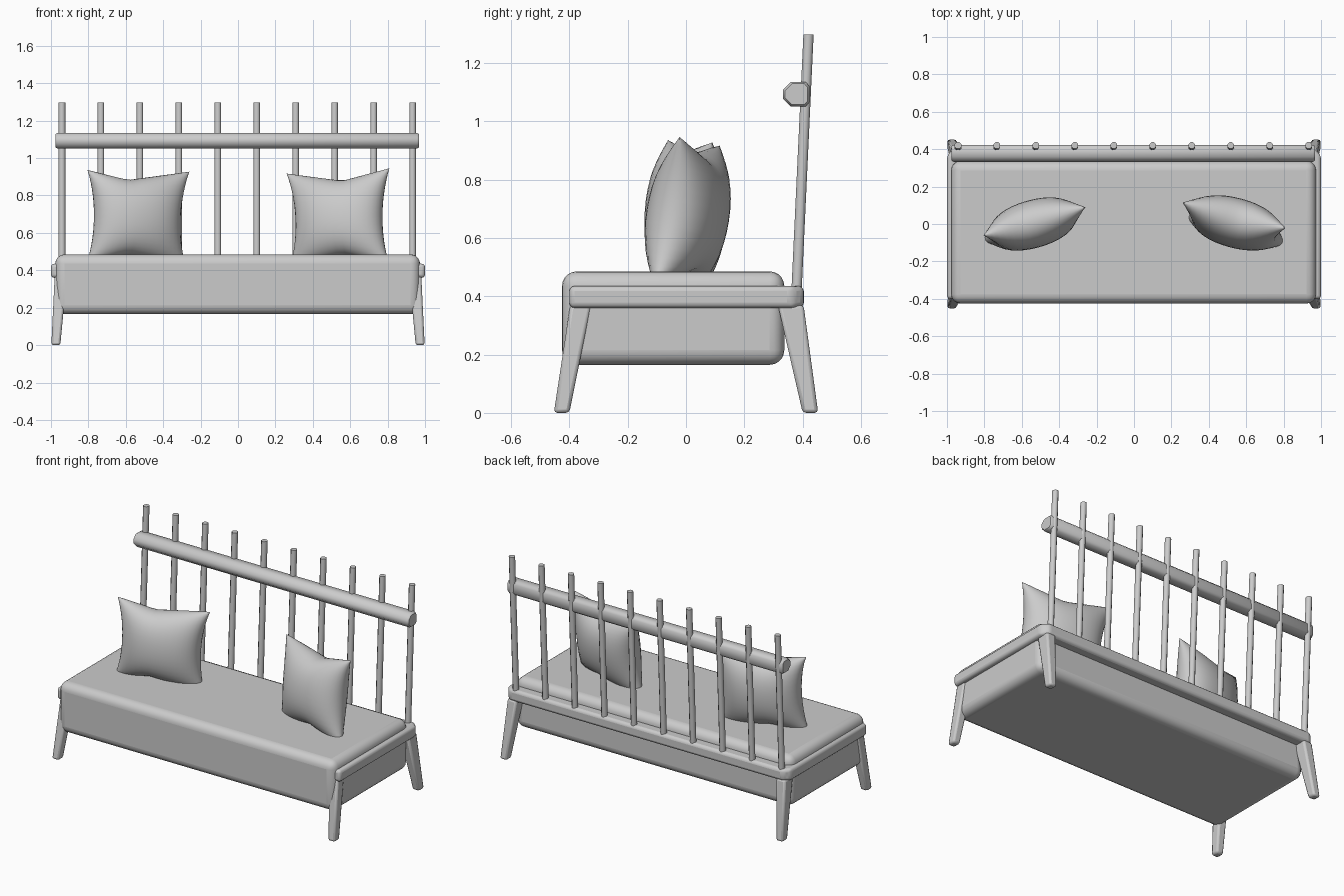
import bpy, bmesh, math
from mathutils import Vector

old = bpy.data.objects.get("Cube")
if old:
    bpy.data.objects.remove(old, do_unlink=True)

grey = bpy.data.materials.new("plain grey")
grey.use_nodes = True
grey.diffuse_color = (0.6, 0.6, 0.6, 1)
grey.node_tree.nodes["Principled BSDF"].inputs["Base Color"].default_value = (0.6, 0.6, 0.6, 1)


def finish(name, bm, bevel=0, segments=3, angle=40):
    """Turn a bmesh into a named, optionally bevelled, smooth-shaded object."""
    bmesh.ops.recalc_face_normals(bm, faces=bm.faces)
    mesh = bpy.data.meshes.new(name)
    bm.to_mesh(mesh)
    bm.free()
    mesh.materials.append(grey)
    obj = bpy.data.objects.new(name, mesh)
    bpy.context.collection.objects.link(obj)
    if bevel:
        mod = obj.modifiers.new("rounded edges", 'BEVEL')
        mod.width = bevel
        mod.segments = segments
        mod.limit_method = 'ANGLE'
    bpy.ops.object.select_all(action='DESELECT')
    obj.select_set(True)
    bpy.context.view_layer.objects.active = obj
    bpy.ops.object.shade_smooth_by_angle(angle=math.radians(angle))
    return obj


def loft(name, rings, **options):
    """Join matching rings of points and cap both ends."""
    bm = bmesh.new()
    loops = [[bm.verts.new(p) for p in ring] for ring in rings]
    for a, b in zip(loops, loops[1:]):
        for i in range(len(a)):
            j = (i + 1) % len(a)
            bm.faces.new((a[i], a[j], b[j], b[i]))
    bm.faces.new(loops[0])
    bm.faces.new(loops[-1])
    return finish(name, bm, **options)


def rectangle(x0, x1, y0, y1, z):
    return [(x0, y0, z), (x1, y0, z), (x1, y1, z), (x0, y1, z)]


# Thick seat cushion
loft("seat_cushion", [rectangle(-0.977, 0.973, -0.425, 0.337, z) for z in (0.165, 0.485)],
     bevel=0.05, segments=5)

# Three-sided frame rail, open at the front
outline = [(1, -0.4), (1, 0.365), (0.965, 0.404), (-0.965, 0.404), (-1, 0.365), (-1, -0.4),
           (-0.93, -0.4), (-0.93, 0.325), (0.93, 0.325), (0.93, -0.4)]
loft("frame_rail", [[(x, y, z) for x, y in outline] for z in (0.36, 0.435)], bevel=0.018)

# Splayed, tapering legs
for side, sx in (("left", 1), ("right", -1)):
    for end, sy, top in (("front", -1, (0.325, 0.397)), ("back", 1, (0.315, 0.403))):
        foot = rectangle(sx * 0.95, sx * 0.998, sy * 0.4, sy * 0.453, 0)
        head = rectangle(sx * 0.915, sx * 0.98, sy * top[0], sy * top[1], 0.37)
        loft(f"{end}_{side}_leg", [foot, head], bevel=0.012, segments=2)

# Leaning back spindles
for i in range(10):
    x = -0.941 + 0.2083 * i
    rings = []
    for y, z in ((0.378, 0.4), (0.42, 1.297)):
        turns = [math.tau * (k + 0.5) / 8 for k in range(8)]
        rings.append([(x + 0.019 * math.cos(t), y + 0.019 * math.sin(t), z) for t in turns])
    loft(f"back_spindle_{i + 1}", rings, angle=50)

# Head rail across the spindles
profile = [(0.332, 1.078), (0.332, 1.107), (0.36, 1.135), (0.41, 1.135),
           (0.423, 1.12), (0.423, 1.065), (0.41, 1.05), (0.36, 1.05)]
rings = []
for x, scale in ((-0.975, 0.85), (-0.965, 1), (0.957, 1), (0.967, 0.85)):
    rings.append([(x, 0.38 + (y - 0.38) * scale, 1.0925 + (z - 1.0925) * scale) for y, z in profile])
loft("head_rail", rings, angle=50)


def pillow(name, corners, thickness, notch, n=20):
    """Stuffed square between four corners, pinched along its edges."""
    bl, br, tl, tr = map(Vector, corners)
    across = (br + tr - bl - tl) / 2
    up = (tl + tr - bl - br) / 2
    normal = across.cross(up).normalized()
    bm = bmesh.new()
    for sign in (-1, 1):
        grid = []
        for j in range(n + 1):
            row = []
            for i in range(n + 1):
                u = -math.cos(math.pi * i / n)
                v = -math.cos(math.pi * j / n)
                s, t = (u + 1) / 2, (v + 1) / 2
                p = bl.lerp(br, s).lerp(tl.lerp(tr, s), t)
                p -= across * 0.075 * u * abs(u) * (1 - v * v)
                dip = max(0, 1 - abs(u - notch) / (1 + abs(notch)))
                p -= up * 0.12 * v * abs(v) * dip
                puff = max(0, (1 - u * u) * (1 - v * v)) ** 0.5
                row.append(bm.verts.new(p + normal * sign * thickness * puff))
            grid.append(row)
        for j in range(n):
            for i in range(n):
                bm.faces.new((grid[j][i], grid[j][i + 1], grid[j + 1][i + 1], grid[j + 1][i]))
    bmesh.ops.remove_doubles(bm, verts=bm.verts, dist=0.0005)
    finish(name, bm, angle=60)


# Two throw pillows, turned towards each other
pillow("right_pillow", [(-0.81, -0.09, 0.42), (-0.28, 0.06, 0.42),
                        (-0.805, -0.06, 0.957), (-0.26, 0.09, 0.927)], 0.128, -0.2)
pillow("left_pillow", [(0.28, 0.04, 0.42), (0.81, -0.11, 0.42),
                       (0.26, 0.115, 0.917), (0.81, -0.02, 0.957)], 0.13, 0.1)
